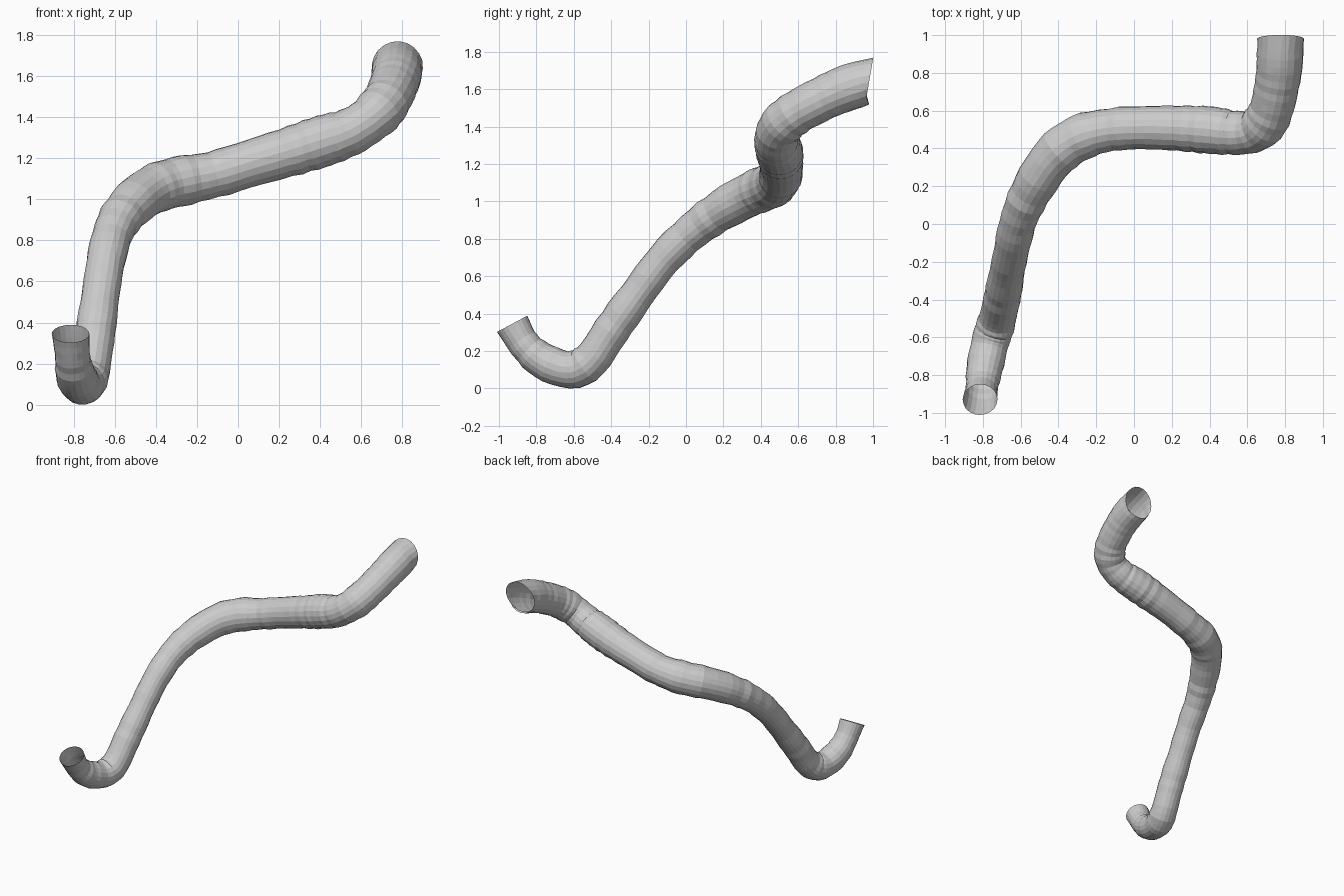
import bpy, bmesh, math, random
from mathutils import Vector

if "Cube" in bpy.data.objects:
    bpy.data.objects.remove(bpy.data.objects["Cube"])

random.seed(4)
SIDES, STEPS = 20, 4

# Centre line of the pipe with its radius: x, y, z, r
PATH = [Vector(p) for p in [
    (-0.815, -0.93, 0.345, 0.092), (-0.805, -0.86, 0.23, 0.085),
    (-0.79, -0.76, 0.145, 0.098), (-0.76, -0.62, 0.10, 0.10),
    (-0.725, -0.51, 0.15, 0.10), (-0.70, -0.40, 0.31, 0.098),
    (-0.675, -0.27, 0.49, 0.095), (-0.645, -0.12, 0.69, 0.095),
    (-0.605, 0.04, 0.845, 0.10), (-0.53, 0.20, 0.96, 0.11),
    (-0.42, 0.36, 1.045, 0.12), (-0.29, 0.455, 1.085, 0.122),
    (-0.12, 0.50, 1.12, 0.115), (0.08, 0.51, 1.18, 0.116),
    (0.28, 0.505, 1.24, 0.122), (0.42, 0.495, 1.285, 0.126),
    (0.54, 0.482, 1.325, 0.115), (0.645, 0.495, 1.39, 0.115),
    (0.715, 0.575, 1.465, 0.118), (0.75, 0.70, 1.535, 0.118),
    (0.77, 0.83, 1.595, 0.122), (0.776, 0.98, 1.645, 0.125)]]


def spline(a, b, c, d, t):
    return 0.5 * (2 * b + (c - a) * t + (2 * a - 5 * b + 4 * c - d) * t ** 2
                  + (3 * b - a - 3 * c + d) * t ** 3)


# Smooth the path into ring centres
ext = [2 * PATH[0] - PATH[1]] + PATH + [2 * PATH[-1] - PATH[-2]]
rings = [spline(*ext[i:i + 4], k / STEPS)
         for i in range(len(PATH) - 1) for k in range(STEPS)] + [PATH[-1]]
centres = [p.to_3d() for p in rings]

# Sweep a slightly uneven circular section; both ends stay open
bm = bmesh.new()
side = Vector((1, 0, 0))
loops = []
last = len(rings) - 1
for i, p in enumerate(rings):
    tangent = (centres[min(i + 1, last)] - centres[max(i - 1, 0)]).normalized()
    if i == 0:
        tangent = Vector((0, 0.47, -0.88)).normalized()
    if i == last:
        tangent = Vector((0, 0.985, -0.17)).normalized()
    side = (side - tangent * side.dot(tangent)).normalized()
    up = tangent.cross(side)
    ripple = 0 if i in (0, last) else random.uniform(-0.035, 0.035)
    loop = []
    for k in range(SIDES):
        a = 2 * math.pi * k / SIDES
        r = p[3] * (1 + ripple + random.uniform(-0.008, 0.008))
        loop.append(bm.verts.new(centres[i] + r * (side * math.cos(a) + up * math.sin(a))))
    loops.append(loop)
for a, b in zip(loops, loops[1:]):
    for k in range(SIDES):
        n = (k + 1) % SIDES
        bm.faces.new((a[k], a[n], b[n], b[k]))
bmesh.ops.recalc_face_normals(bm, faces=bm.faces)

# Rest the lowest bend on the ground
low = min(v.co.z for v in bm.verts)
bmesh.ops.translate(bm, verts=bm.verts, vec=(0, 0, -low))
mesh = bpy.data.meshes.new("bent_pipe")
bm.to_mesh(mesh)
bm.free()
bpy.context.collection.objects.link(bpy.data.objects.new("bent_pipe", mesh))
